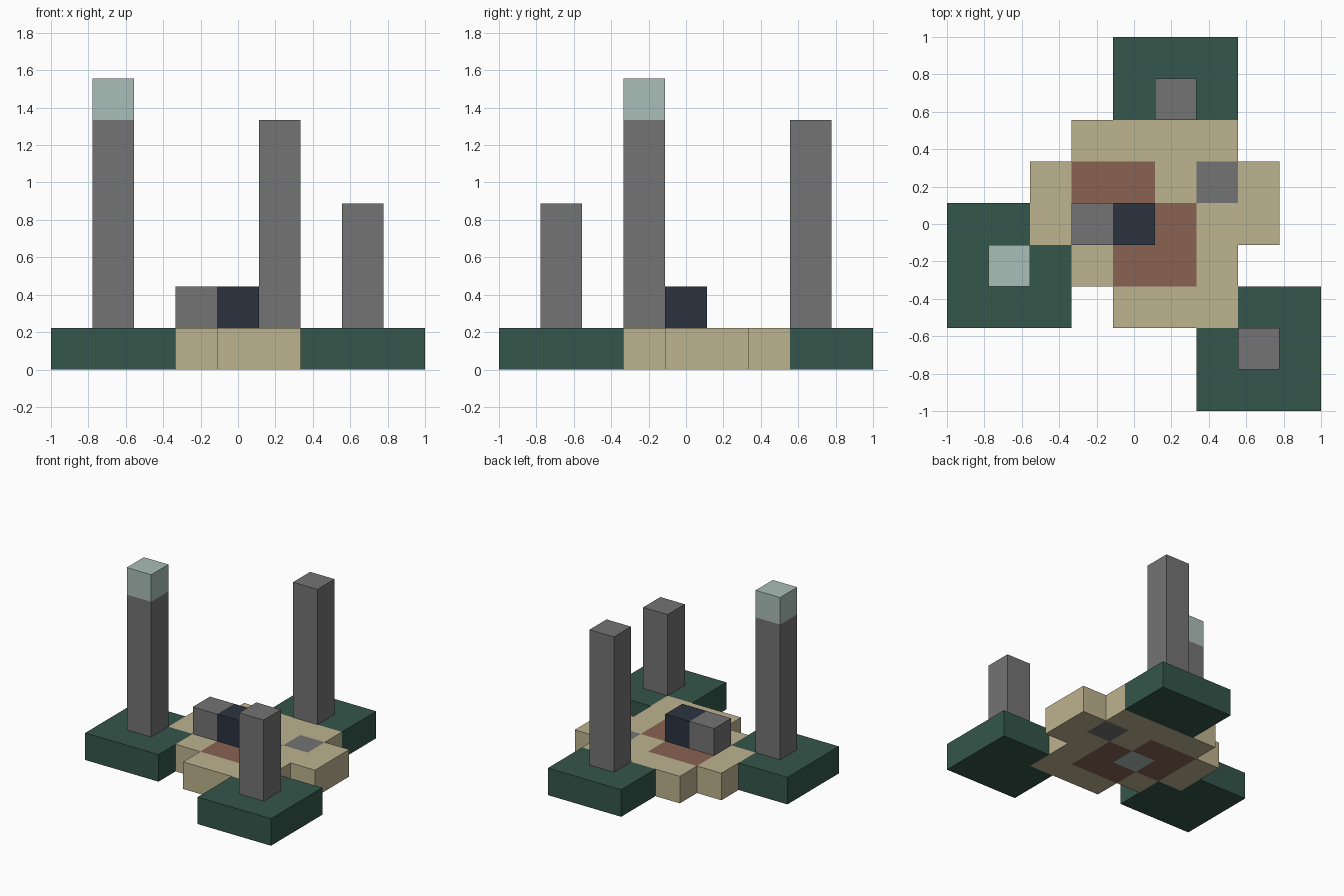
import bpy, bmesh

cube = bpy.data.objects.get("Cube")
if cube:
    bpy.data.objects.remove(cube)

U = 2 / 9  # one building block


def material(name, rgb):
    m = bpy.data.materials.new(name)
    m.use_nodes = True
    m.diffuse_color = (*rgb, 1)
    m.node_tree.nodes["Principled BSDF"].inputs["Base Color"].default_value = (*rgb, 1)
    return m


GREEN = material("dark green", (.034, .093, .07))
SAND = material("sand", (.515, .451, .275))
RED = material("brick red", (.246, .122, .084))
GREY = material("stone grey", (.174, .174, .174))
PALE = material("pale green", (.402, .515, .468))
NAVY = material("navy", (.025, .034, .051))


def rect(x0, x1, y0, y1):
    """Set of grid cells covering an inclusive range."""
    return {(x, y) for x in range(x0, x1 + 1) for y in range(y0, y1 + 1)}


def slab(name, cells, base, z0=0, z1=1, patches=()):
    """Extrude a cell footprint; patches recolour level faces over some cells."""
    bm = bmesh.new()
    verts = {}

    def corner(x, y):
        if (x, y) not in verts:
            verts[x, y] = bm.verts.new((x * U - 1, y * U - 1, z0 * U))
        return verts[x, y]

    for x, y in sorted(cells):
        bm.faces.new([corner(x, y), corner(x + 1, y), corner(x + 1, y + 1), corner(x, y + 1)])
    top = bmesh.ops.extrude_face_region(bm, geom=bm.faces[:], use_keep_orig=True)["geom"]
    bmesh.ops.translate(bm, vec=(0, 0, (z1 - z0) * U),
                        verts=[v for v in top if isinstance(v, bmesh.types.BMVert)])
    bmesh.ops.recalc_face_normals(bm, faces=bm.faces[:])
    for f in bm.faces:
        c = f.calc_center_median()
        cell = (int((c.x + 1) / U), int((c.y + 1) / U))
        if abs(f.normal.z) > .5:
            for i, (_, area) in enumerate(patches, 1):
                if cell in area:
                    f.material_index = i
    me = bpy.data.meshes.new(name)
    bm.to_mesh(me)
    bm.free()
    for m in [base] + [p[0] for p in patches]:
        me.materials.append(m)
    ob = bpy.data.objects.new(name, me)
    bpy.context.collection.objects.link(ob)
    return ob


# Sandy plaza with its inlaid paving
plaza = rect(3, 6, 3, 6) | rect(2, 7, 4, 5) | rect(4, 6, 2, 2)
paving = rect(3, 4, 4, 5) | rect(4, 5, 3, 4)
slab("plaza", plaza, SAND, patches=[(RED, paving), (PALE, {(4, 4)}), (GREY, {(6, 5)})])

# Green pads around the plaza
slab("right_pad", rect(0, 2, 2, 4) - plaza, GREEN)
slab("back_pad", rect(4, 6, 7, 8), GREEN)
slab("front_left_pad", rect(6, 8, 0, 2) - plaza, GREEN)

# Pillars on the pads
for name, cell, height in [("right_pillar", (1, 3), 6), ("back_pillar", (5, 7), 6),
                           ("front_left_pillar", (7, 1), 4)]:
    slab(name, {cell}, GREY, 1, height)
slab("right_pillar_cap", {(1, 3)}, PALE, 6, 7)

# Blocks in the middle of the plaza
slab("grey_block", {(3, 4)}, GREY, 1, 2)
slab("navy_block", {(4, 4)}, NAVY, 1, 2)
